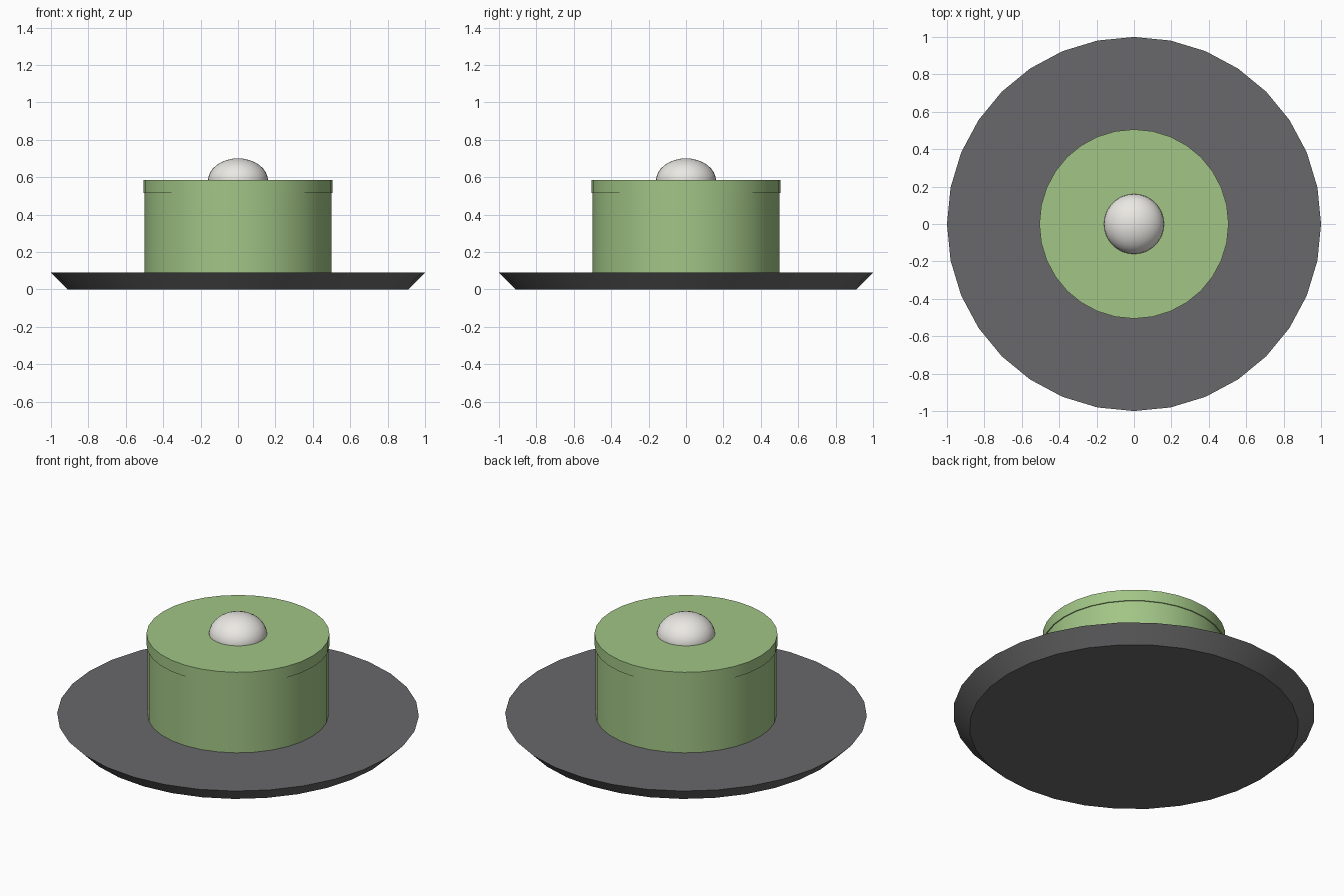
import bpy, math

if "Cube" in bpy.data.objects:
    bpy.data.objects.remove(bpy.data.objects["Cube"])

def material(name, rgb):
    m = bpy.data.materials.new(name)
    m.diffuse_color = (*rgb, 1)
    m.use_nodes = True
    m.node_tree.nodes["Principled BSDF"].inputs["Base Color"].default_value = m.diffuse_color
    return m

GREEN = material("green", (0.36, 0.56, 0.24))
DARK = material("dark_grey", (0.14, 0.14, 0.145))
WHITE = material("off_white", (0.83, 0.81, 0.77))

def finish(name, mat, angle=30):
    ob = bpy.context.object
    ob.name = name
    ob.data.materials.append(mat)
    bpy.ops.object.shade_smooth_by_angle(angle=math.radians(angle))
    return ob

def disc(name, r_bottom, r_top, z0, z1, mat):
    bpy.ops.mesh.primitive_cone_add(vertices=32, radius1=r_bottom, radius2=r_top,
                                    depth=z1 - z0, location=(0, 0, (z0 + z1) / 2))
    return finish(name, mat)

# Flared base plate
disc("base_plate", 0.91, 1.0, 0, 0.09, DARK)
# Round body and slightly wider lid
disc("body", 0.5, 0.5, 0.09, 0.515, GREEN)
disc("lid", 0.506, 0.506, 0.515, 0.584, GREEN)

# Flattened dome knob, half sunk into the lid
bpy.ops.mesh.primitive_uv_sphere_add(segments=32, ring_count=16, radius=1,
                                     location=(0, 0, 0.58), scale=(0.161, 0.161, 0.121))
finish("knob", WHITE)
